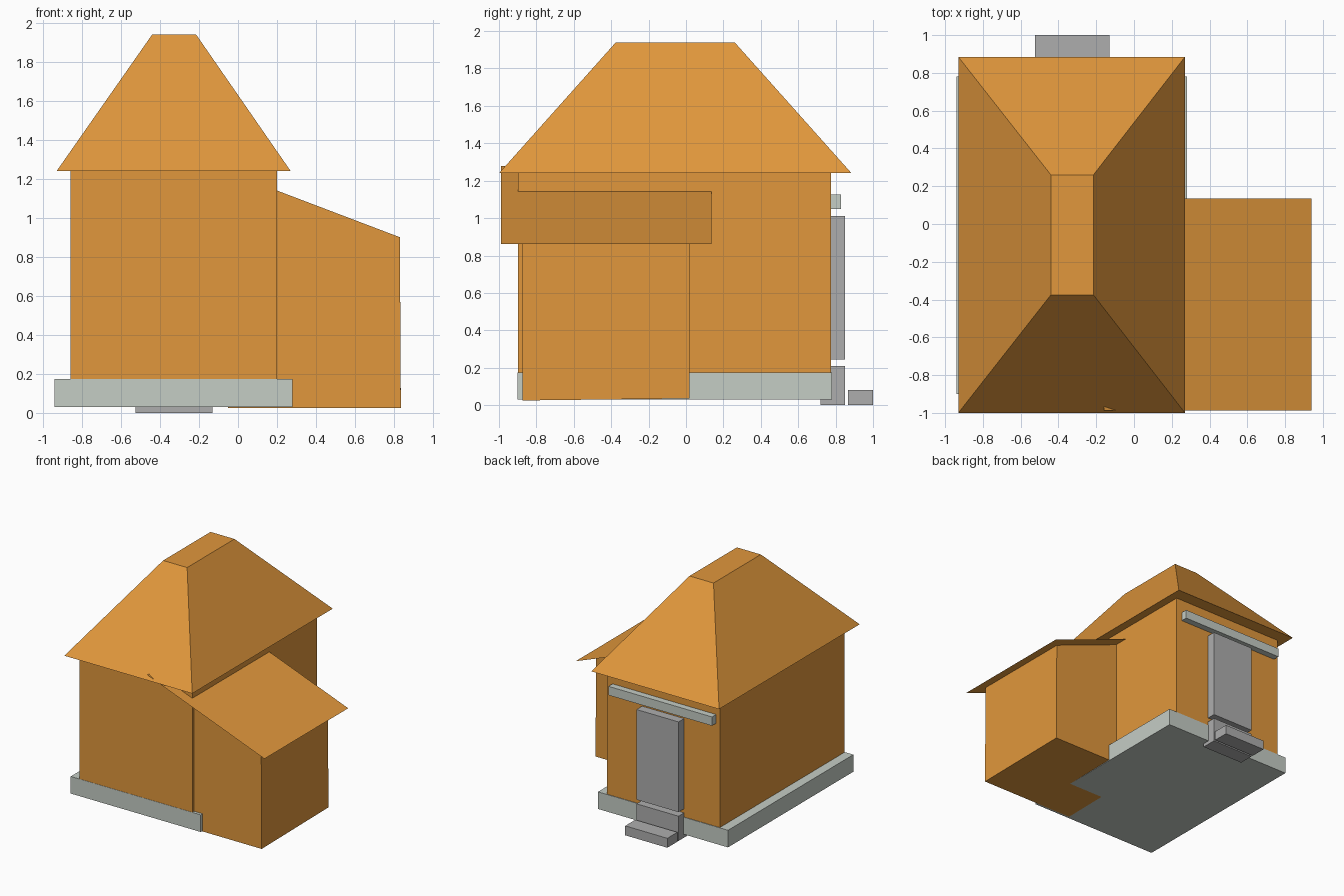
import bpy

if "Cube" in bpy.data.objects:
    bpy.data.objects.remove(bpy.data.objects["Cube"])


def material(name, rgb):
    m = bpy.data.materials.new(name)
    m.diffuse_color = (*rgb, 1)
    m.use_nodes = True
    m.node_tree.nodes["Principled BSDF"].inputs["Base Color"].default_value = m.diffuse_color
    return m


orange = material("orange", (0.75, 0.31, 0.045))
pale = material("pale_stone", (0.56, 0.61, 0.56))
grey = material("grey", (0.42, 0.42, 0.42))

BOX_FACES = [(3, 2, 1, 0), (4, 5, 6, 7), (0, 1, 5, 4),
             (1, 2, 6, 5), (2, 3, 7, 6), (3, 0, 4, 7)]


def mesh(name, verts, faces, mat):
    me = bpy.data.meshes.new(name)
    me.from_pydata(verts, [], faces)
    me.materials.append(mat)
    ob = bpy.data.objects.new(name, me)
    bpy.context.collection.objects.link(ob)
    return ob


def ring(x, y, z):
    return [(x[0], y[0], z), (x[1], y[0], z), (x[1], y[1], z), (x[0], y[1], z)]


def frustum(name, low, high, z, mat):
    """Solid between a lower and an upper rectangle, each (x range, y range)."""
    return mesh(name, ring(*low, z[0]) + ring(*high, z[1]), BOX_FACES, mat)


def box(name, x, y, z, mat):
    return frustum(name, (x, y), (x, y), z, mat)


# Main house
box("foundation", (-0.94, 0.28), (-0.90, 0.78), (0.03, 0.175), pale)
box("main_walls", (-0.86, 0.20), (-0.898, 0.775), (0.17, 1.24), orange)
frustum("main_roof", ((-0.93, 0.27), (-1.0, 0.885)),
        ((-0.44, -0.215), (-0.375, 0.26)), (1.24, 1.94), orange)


# Side annex under a lean-to roof
def slope_z(x):
    return 1.14 - 0.38 * (x - 0.20)


ax, ay = (-0.05, 0.83), (-0.875, 0.02)
top = [(x, y, slope_z(x)) for x, y, _ in ring(ax, ay, 0)]
base = [(x, y, 0.025 if y < 0 else 0.036) for x, y, _ in ring((-0.05, 0.835), ay, 0)]
mesh("annex_walls", base + top, BOX_FACES, orange)

# Annex roof is a single thin sheet
sheet = [(x, y, slope_z(x) + 0.002) for x, y, _ in ring((-0.16, 0.94), (-0.988, 0.135), 0)]
mesh("annex_roof", sheet, [(0, 1, 2, 3)], orange)

# Rear entrance
door_x = (-0.525, -0.13)
box("door", door_x, (0.72, 0.85), (0.245, 1.01), grey)
box("upper_step", door_x, (0.72, 0.85), (0.0, 0.21), grey)
box("lower_step", door_x, (0.865, 1.0), (0.0, 0.08), grey)
box("rear_beam", (-0.825, 0.147), (0.76, 0.83), (1.05, 1.125), pale)
